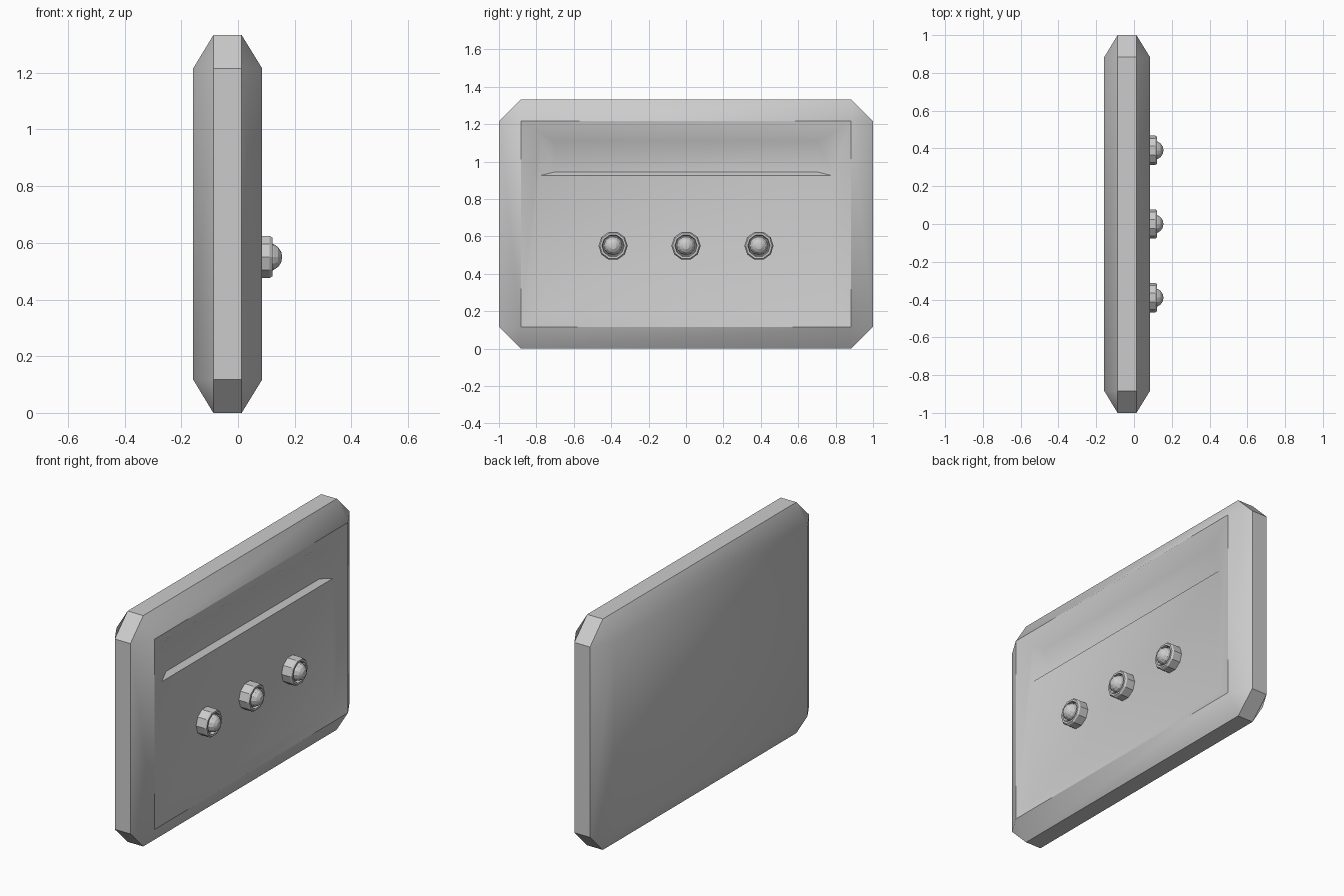
import bpy, bmesh, math

if "Cube" in bpy.data.objects:
    bpy.data.objects.remove(bpy.data.objects["Cube"])


def finish(bm, name, angle, recalc=True):
    bmesh.ops.remove_doubles(bm, verts=bm.verts, dist=1e-5)
    if recalc:
        bmesh.ops.recalc_face_normals(bm, faces=bm.faces)
    me = bpy.data.meshes.new(name)
    bm.to_mesh(me)
    bm.free()
    ob = bpy.data.objects.new(name, me)
    bpy.context.collection.objects.link(ob)
    bpy.ops.object.select_all(action='DESELECT')
    ob.select_set(True)
    bpy.context.view_layer.objects.active = ob
    bpy.ops.object.shade_smooth_by_angle(angle=math.radians(angle))
    return ob


def rect(bm, x, y, z0, z1):
    return [bm.verts.new((x, a, b)) for a, b in
            ((-y, z0), (y, z0), (y, z1), (-y, z1))]


def octagon(bm, x):
    y, c, h = 1.0, 0.117, 1.333
    pts = ((-y, c), (-y + c, 0), (y - c, 0), (y, c),
           (y, h - c), (y - c, h), (-y + c, h), (-y, h - c))
    return [bm.verts.new((x, *p)) for p in pts]


def bridge(bm, a, b):
    n = len(a)
    for i in range(n):
        j = (i + 1) % n
        bm.faces.new((a[i], a[j], b[j], b[i]))


def chamfer(bm, o, r):
    # four sloped sides and four corner triangles
    for i in range(4):
        j = (i + 1) % 4
        bm.faces.new((o[2 * i], o[2 * i + 1], r[i]))
        bm.faces.new((o[2 * i + 1], o[(2 * i + 2) % 8], r[j], r[i]))


# Chamfered slab with recessed front and upper trough
bm = bmesh.new()
back = rect(bm, -0.158, 0.883, 0.117, 1.216)
o1, o2 = octagon(bm, -0.087), octagon(bm, 0.013)
rim = rect(bm, 0.085, 0.883, 0.117, 1.216)
bm.faces.new(back)
chamfer(bm, o1, back)
bridge(bm, o1, o2)
chamfer(bm, o2, rim)

floor_x = 0.06
a, b, c, d = rect(bm, floor_x, 0.78, 0.18, 1.152)
e = bm.verts.new((floor_x, 0.78, 0.925))
f = bm.verts.new((floor_x, -0.78, 0.925))
bm.faces.new((rim[0], rim[1], b, a))
bm.faces.new((rim[1], rim[2], c, e, b))
bm.faces.new((rim[2], rim[3], d, c))
bm.faces.new((rim[3], rim[0], a, f, d))
bm.faces.new((a, b, e, f))
trough = rect(bm, floor_x - 0.03, 0.70, 0.945, 1.113)
bridge(bm, [f, e, c, d], trough)
bm.faces.new(trough)
finish(bm, "panel", 40)

# Knobs: faceted collar and domed button
PROFILE = ((0.078, 0.05), (0.078, 0.112), (0.071, 0.122),
           (0.060, 0.122), (0.055, 0.102), (0.02, 0.102))
SIDES = 10
for k, y in enumerate((-0.39, 0.0, 0.39)):
    bm = bmesh.new()
    rings = [[bm.verts.new((x, y + r * math.cos(2 * math.pi * i / SIDES),
                            0.55 + r * math.sin(2 * math.pi * i / SIDES)))
              for i in range(SIDES)] for r, x in PROFILE]
    for p, q in zip(rings, rings[1:]):
        bridge(bm, p, q)
    bm.faces.new(rings[0])
    bm.faces.new(rings[-1])
    finish(bm, f"knob_collar_{k + 1}", 20)

    bpy.ops.mesh.primitive_uv_sphere_add(
        segments=12, ring_count=8, radius=0.05,
        location=(0.106, y, 0.55), rotation=(0, math.pi / 2, 0))
    bpy.context.object.name = f"knob_button_{k + 1}"
    bpy.ops.object.shade_smooth_by_angle(angle=math.radians(20))
